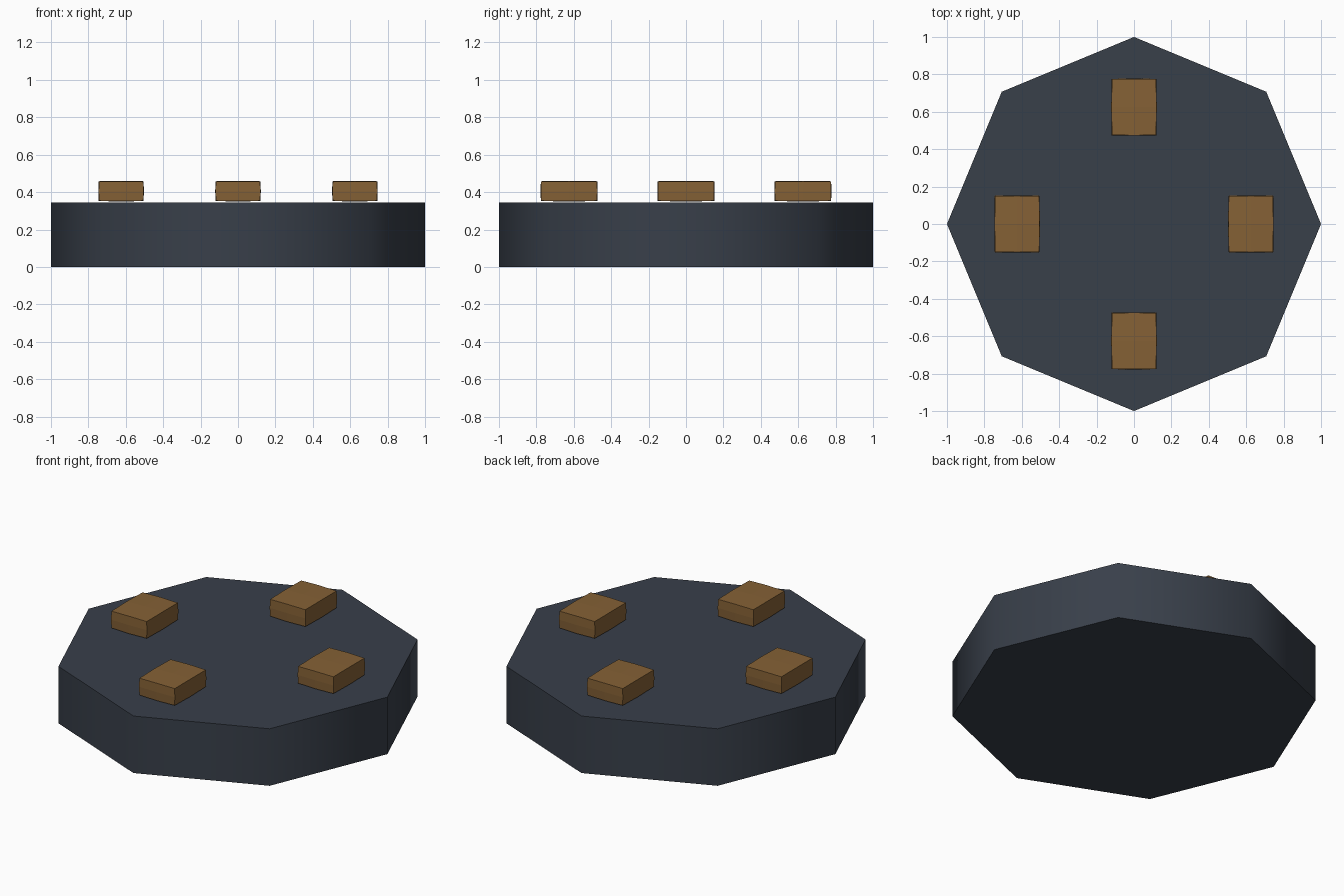
import bpy, bmesh, math

if "Cube" in bpy.data.objects:
    bpy.data.objects.remove(bpy.data.objects["Cube"])


def material(name, rgb):
    m = bpy.data.materials.new(name)
    m.diffuse_color = (*rgb, 1)
    m.use_nodes = True
    m.node_tree.nodes["Principled BSDF"].inputs["Base Color"].default_value = m.diffuse_color
    return m


slate = material("dark slate", (0.040, 0.050, 0.068))
brown = material("warm brown", (0.235, 0.120, 0.036))

# Octagonal base, smooth round the side with crisp rims
bpy.ops.mesh.primitive_cylinder_add(vertices=8, radius=1, depth=0.345,
                                    location=(0, 0, 0.1725))
base = bpy.context.object
base.name = "base"
base.data.materials.append(slate)
bpy.ops.object.shade_smooth_by_angle(angle=math.radians(50))


def block(name, x, y):
    """Small block with very slightly bulging faces."""
    bm = bmesh.new()
    bmesh.ops.create_cube(bm, size=2)
    bmesh.ops.subdivide_edges(bm, edges=bm.edges[:], cuts=1, use_grid_fill=True)
    half = (0.122, 0.153, 0.055)
    for v in bm.verts:
        extremes = sum(abs(c) > 0.5 for c in v.co)
        inset = 0.004 if extremes == 3 else 0.002 if extremes == 2 else 0
        for i in range(3):
            if abs(v.co[i]) > 0.5:
                v.co[i] = math.copysign(half[i] - inset, v.co[i])
    mesh = bpy.data.meshes.new(name)
    bm.to_mesh(mesh)
    bm.free()
    mesh.materials.append(brown)
    ob = bpy.data.objects.new(name, mesh)
    ob.location = (x, y, 0.405)
    bpy.context.collection.objects.link(ob)


# Four blocks on top, one per side
for name, x, y in (("right_block", 0.625, 0), ("left_block", -0.625, 0),
                   ("back_block", 0, 0.625), ("front_block", 0, -0.625)):
    block(name, x, y)
